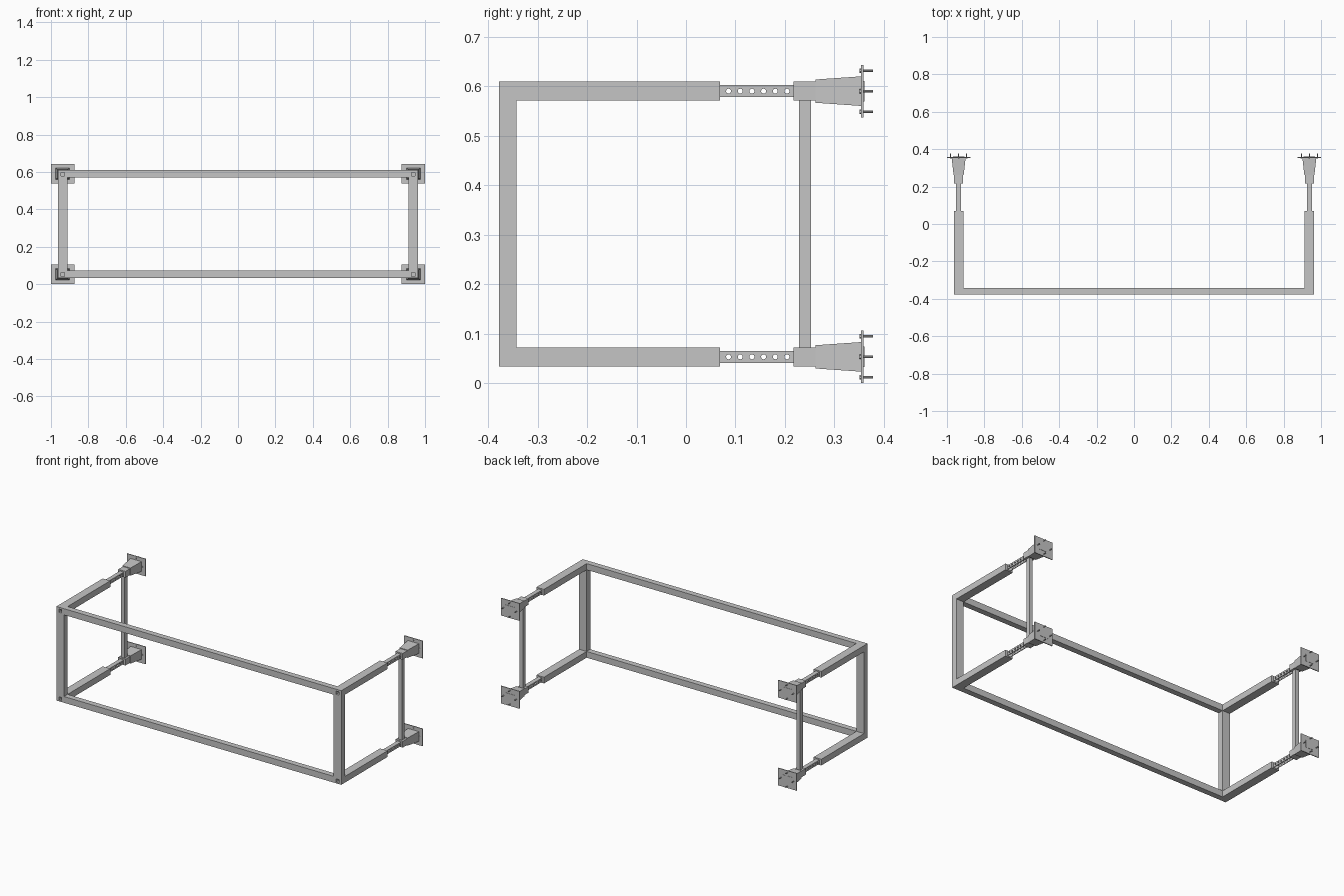
import bpy, bmesh, math
from mathutils import Matrix, Vector

if "Cube" in bpy.data.objects:
    bpy.data.objects.remove(bpy.data.objects["Cube"], do_unlink=True)

steel = bpy.data.materials.new("light grey steel")
steel.use_nodes = True
GREY = (0.56, 0.56, 0.56, 1)
steel.diffuse_color = GREY
steel.node_tree.nodes["Principled BSDF"].inputs["Base Color"].default_value = GREY

# Layout: arm axes and their levels
ARM_X, LOW, HIGH = 0.9375, 0.0535, 0.5905
FRONT, BACK_OF_POST = -0.378, -0.343
ARM_W, ARM_H = 0.051, 0.038
BAR_W, BAR_H, WALL = 0.026, 0.024, 0.004


def finish(name, bm):
    bmesh.ops.recalc_face_normals(bm, faces=bm.faces)
    mesh = bpy.data.meshes.new(name)
    bm.to_mesh(mesh)
    bm.free()
    mesh.materials.append(steel)
    ob = bpy.data.objects.new(name, mesh)
    bpy.context.collection.objects.link(ob)
    return ob


def box(name, lo, hi):
    bm = bmesh.new()
    lo, hi = Vector(lo), Vector(hi)
    bmesh.ops.create_cube(bm, size=1, matrix=Matrix.Translation((lo + hi) / 2)
                          @ Matrix.Diagonal((*(hi - lo), 1)))
    return finish(name, bm)


def ring(bm, x, y, z, w, h):
    return [bm.verts.new((x + sx * w / 2, y, z + sz * h / 2))
            for sx, sz in ((-1, -1), (1, -1), (1, 1), (-1, 1))]


def bridge(bm, a, b):
    for i in range(len(a)):
        j = (i + 1) % len(a)
        bm.faces.new((a[i], a[j], b[j], b[i]))


def tube(name, x, z, y0, y1, outer, inner):
    """Open rectangular tube running along y."""
    bm = bmesh.new()
    o0, o1 = ring(bm, x, y0, z, *outer), ring(bm, x, y1, z, *outer)
    i0, i1 = ring(bm, x, y0, z, *inner), ring(bm, x, y1, z, *inner)
    for a, b in ((o0, o1), (o1, i1), (i1, i0), (i0, o0)):
        bridge(bm, a, b)
    return finish(name, bm)


def channel(name, x, z, y0, y1):
    """Channel along y, open on its underside."""
    w, h = BAR_W / 2, BAR_H / 2
    profile = ((-w, -h), (-w, h), (w, h), (w, -h),
               (w - WALL, -h), (w - WALL, h - WALL), (WALL - w, h - WALL), (WALL - w, -h))
    bm = bmesh.new()
    a, b = [[bm.verts.new((x + px, y, z + pz)) for px, pz in profile] for y in (y0, y1)]
    bridge(bm, a, b)
    bm.faces.new(a)
    bm.faces.new(b)
    return finish(name, bm)


def flare(name, x, z):
    bm = bmesh.new()
    a = ring(bm, x, 0.2615, z, 0.054, 0.047)
    b = ring(bm, x, 0.356, z, 0.075, 0.06)
    bridge(bm, a, b)
    bm.faces.new(a)
    bm.faces.new(b)
    return finish(name, bm)


def rods(name, places, radius, length, axis, sides):
    """Several equal cylinders in one object."""
    bm = bmesh.new()
    turn = Matrix.Rotation(math.pi / 2, 4, axis)
    for p in places:
        bmesh.ops.create_cone(bm, cap_ends=True, segments=sides, radius1=radius,
                              radius2=radius, depth=length,
                              matrix=Matrix.Translation(p) @ turn)
    return finish(name, bm)


def drill(ob, cutter):
    cutter.hide_render = True
    cutter.hide_viewport = True
    cutter.display_type = 'WIRE'
    mod = ob.modifiers.new("adjustment holes", 'BOOLEAN')
    mod.operation = 'DIFFERENCE'
    mod.solver = 'EXACT'
    mod.object = cutter


# Telescopic arms with wall feet, one at each corner
for side, sx in (("left", 1), ("right", -1)):
    x = sx * ARM_X
    for level, z in (("lower", LOW), ("upper", HIGH)):
        tag = f"{level}_{side}"
        tube(f"arm_{tag}", x, z, FRONT, 0.069, (ARM_W, ARM_H), (BAR_W, BAR_H))

        bar = channel(f"sliding_bar_{tag}", x, z, FRONT, 0.218)
        holes = [(x, 0.086 + i * 0.0236, z) for i in range(6)]
        drill(bar, rods(f"hole_cutter_{tag}", holes, 0.005, 0.1, 'Y', 16))

        box(f"socket_{tag}", (x - 0.0245, 0.217, z - 0.019), (x + 0.0245, 0.262, z + 0.019))
        flare(f"flared_foot_{tag}", x, z)
        box(f"wall_plate_{tag}", (x - 0.0625, 0.354, z - 0.053), (x + 0.0625, 0.359, z + 0.053))
        box(f"plate_boss_{tag}", (x - 0.03, 0.358, z - 0.021), (x + 0.03, 0.3605, z + 0.021))

        # Bolts at the middle of each plate edge
        spots = [(x + dx * 0.043, z + dz * 0.0415)
                 for dx, dz in ((1, 0), (-1, 0), (0, 1), (0, -1))]
        rods(f"bolts_{tag}", [(px, 0.3655, pz) for px, pz in spots], 0.0027, 0.024, 'X', 8)
        rods(f"bolt_heads_{tag}", [(px, 0.3525, pz) for px, pz in spots], 0.0045, 0.004, 'X', 6)

    # Uprights joining the two levels
    low, high = LOW + ARM_H / 2, HIGH - ARM_H / 2
    box(f"front_post_{side}", (x - ARM_W / 2, FRONT, low), (x + ARM_W / 2, BACK_OF_POST, high))
    box(f"rear_tie_{side}", (x - 0.012, 0.228, low), (x + 0.012, 0.253, high))

# Long front rails
reach = ARM_X - ARM_W / 2
for level, z in (("lower", LOW), ("upper", HIGH)):
    box(f"front_rail_{level}", (-reach, FRONT, z - ARM_H / 2), (reach, BACK_OF_POST, z + ARM_H / 2))
